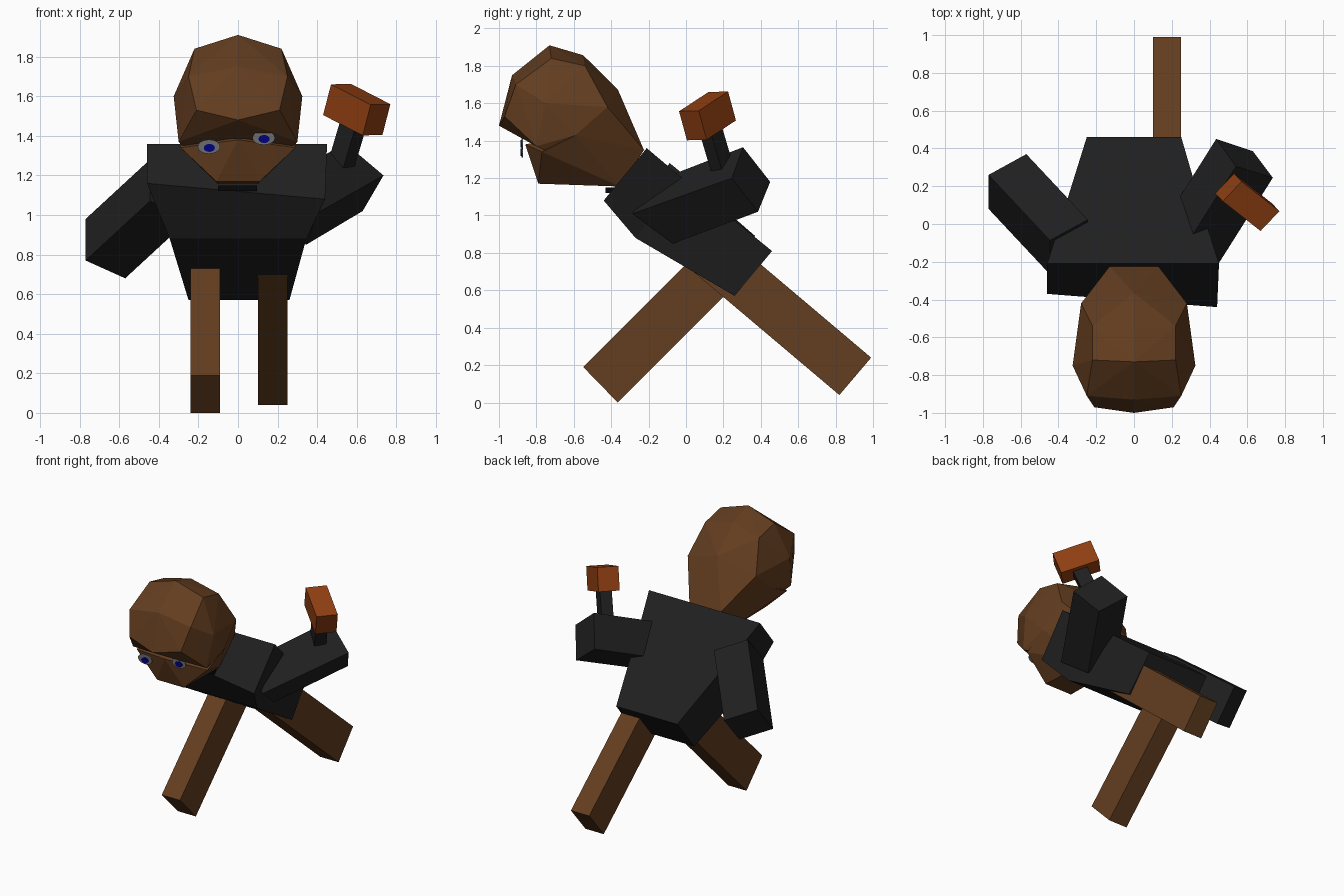
import bpy, bmesh, math
from mathutils import Vector

if "Cube" in bpy.data.objects:
    bpy.data.objects.remove(bpy.data.objects["Cube"])


def material(name, rgb):
    m = bpy.data.materials.new(name)
    m.diffuse_color = (*rgb, 1)
    m.use_nodes = True
    m.node_tree.nodes["Principled BSDF"].inputs["Base Color"].default_value = m.diffuse_color
    return m


BROWN = material("brown", (0.125, 0.047, 0.014))
BLACK = material("charcoal", (0.014, 0.014, 0.014))
PURE_BLACK = material("black", (0.002, 0.002, 0.002))
RUST = material("rust", (0.28, 0.05, 0.006))
GREY = material("eye_grey", (0.15, 0.15, 0.15))
BLUE = material("pupil_blue", (0.0, 0.0, 0.2))


def finish(name, bm, mat):
    bmesh.ops.recalc_face_normals(bm, faces=bm.faces)
    me = bpy.data.meshes.new(name)
    bm.to_mesh(me)
    bm.free()
    me.materials.append(mat)
    ob = bpy.data.objects.new(name, me)
    bpy.context.collection.objects.link(ob)
    return ob


def loft(name, rings, mat):
    """Bridge equal rings of points and cap both ends."""
    bm = bmesh.new()
    vs = [[bm.verts.new(p) for p in r] for r in rings]
    n = len(vs[0])
    for a, b in zip(vs, vs[1:]):
        for i in range(n):
            j = (i + 1) % n
            bm.faces.new((a[i], a[j], b[j], b[i]))
    bm.faces.new(vs[0])
    bm.faces.new(vs[-1])
    return finish(name, bm, mat)


def skew_box(name, corner, a, b, c, mat):
    """Box from one corner and three edge vectors."""
    o, a, b, c = map(Vector, (corner, a, b, c))
    ring = [o, o + a, o + a + b, o + b]
    return loft(name, [ring, [p + c for p in ring]], mat)


def hulls(name, groups, mat):
    """Mirrored convex hulls joined in one mesh."""
    bm = bmesh.new()
    for pts in groups:
        full = {(s * x, y, z) for x, y, z in pts for s in (1, -1)}
        full = {(x + 0.0, y, z) for x, y, z in full}
        vs = [bm.verts.new(p) for p in sorted(full)]
        res = bmesh.ops.convex_hull(bm, input=vs)
        loose = [v for v in vs if v.is_valid and not v.link_faces]
        bmesh.ops.delete(bm, geom=loose, context='VERTS')
    return finish(name, bm, mat)


# Torso: shoulders, chest bend and waist
loft("torso", [
    [(-0.46, -0.21, 1.36), (0.45, -0.21, 1.36), (0.44, -0.44, 1.08), (-0.46, -0.37, 1.16)],
    [(-0.40, -0.02, 1.20), (0.39, -0.02, 1.20), (0.345, -0.27, 0.88), (-0.345, -0.27, 0.88)],
    [(-0.25, 0.46, 0.81), (0.25, 0.46, 0.81), (0.26, 0.26, 0.57), (-0.25, 0.26, 0.57)],
], BLACK)

# Legs: one stepping forward, one trailing behind
skew_box("front_leg", (-0.24, -0.55, 0.19), (0.15, 0, 0), (0, 0.185, -0.19),
         (0, 0.60, 0.60), BROWN)
skew_box("back_leg", (0.10, 0.99, 0.24), (0.15, 0, 0), (0, -0.17, -0.20),
         (0, -0.80, 0.676), BROWN)

# Hanging arm
skew_box("lowered_arm", (-0.77, 0.26, 0.98), (0, -0.18, -0.21), (0.20, 0.11, -0.09),
         (0.325, -0.347, 0.30), BLACK)

# Arm holding the mallet
loft("raised_arm", [
    [(0.22, -0.20, 1.17), (0.40, -0.285, 1.01), (0.345, -0.07, 0.85), (0.14, -0.02, 1.00)],
    [(0.54, 0.305, 1.365), (0.735, 0.245, 1.20), (0.63, 0.385, 1.02), (0.435, 0.45, 1.18)],
], BLACK)

# Mallet
skew_box("mallet_head", (0.47, 0.12, 1.66), (0.10, 0.105, 0.003), (0.20, -0.157, -0.103),
         (-0.04, 0.042, -0.155), RUST)
skew_box("mallet_handle", (0.422, 0.226, 1.158), (0.055, 0.06, 0), (0.075, -0.058, -0.038),
         (0.113, -0.113, 0.38), BLACK)

# Head: faceted skull with overhanging brow, plus the jaw
neck = [(0.13, -0.225, 1.35), (0.10, -0.355, 1.155)]
temple = (0.30, -0.59, 1.43)
hulls("head", [
    neck + [temple, (0, -0.73, 1.91), (0, -0.55, 1.857), (0.22, -0.72, 1.84),
            (0.22, -0.54, 1.80), (0.25, -0.91, 1.70), (0, -0.93, 1.75),
            (0.325, -0.75, 1.60), (0.28, -0.42, 1.58), (0, -0.365, 1.675),
            (0, -1.0, 1.48), (0.21, -0.97, 1.53), (0.30, -0.80, 1.37)],
    neck + [temple, (0.11, -0.79, 1.17), (0, -0.86, 1.38), (0.29, -0.77, 1.34)],
], BROWN)


def disc(name, centre, rx, rz, mat):
    bm = bmesh.new()
    bmesh.ops.create_circle(bm, cap_ends=True, segments=20, radius=1)
    for v in bm.verts:
        v.co = Vector(centre) + Vector((v.co.x * rx, 0, v.co.y * rz))
    ob = finish(name, bm, mat)
    mod = ob.modifiers.new("thickness", 'SOLIDIFY')
    mod.thickness = 0.008
    mod.offset = 0


# Eyes with pupils
for side, x, z in (("left", -0.147, 1.345), ("right", 0.13, 1.39)):
    disc(side + "_eye", (x, -0.875, z), 0.057, 0.036, GREY)
    disc(side + "_pupil", (x + 0.002, -0.882, z - 0.006), 0.028, 0.02, BLUE)

# Dark collar strip under the chin
skew_box("collar", (-0.10, -0.43, 1.12), (0.195, 0, 0), (0, 0.10, 0), (0, 0, 0.03), PURE_BLACK)
